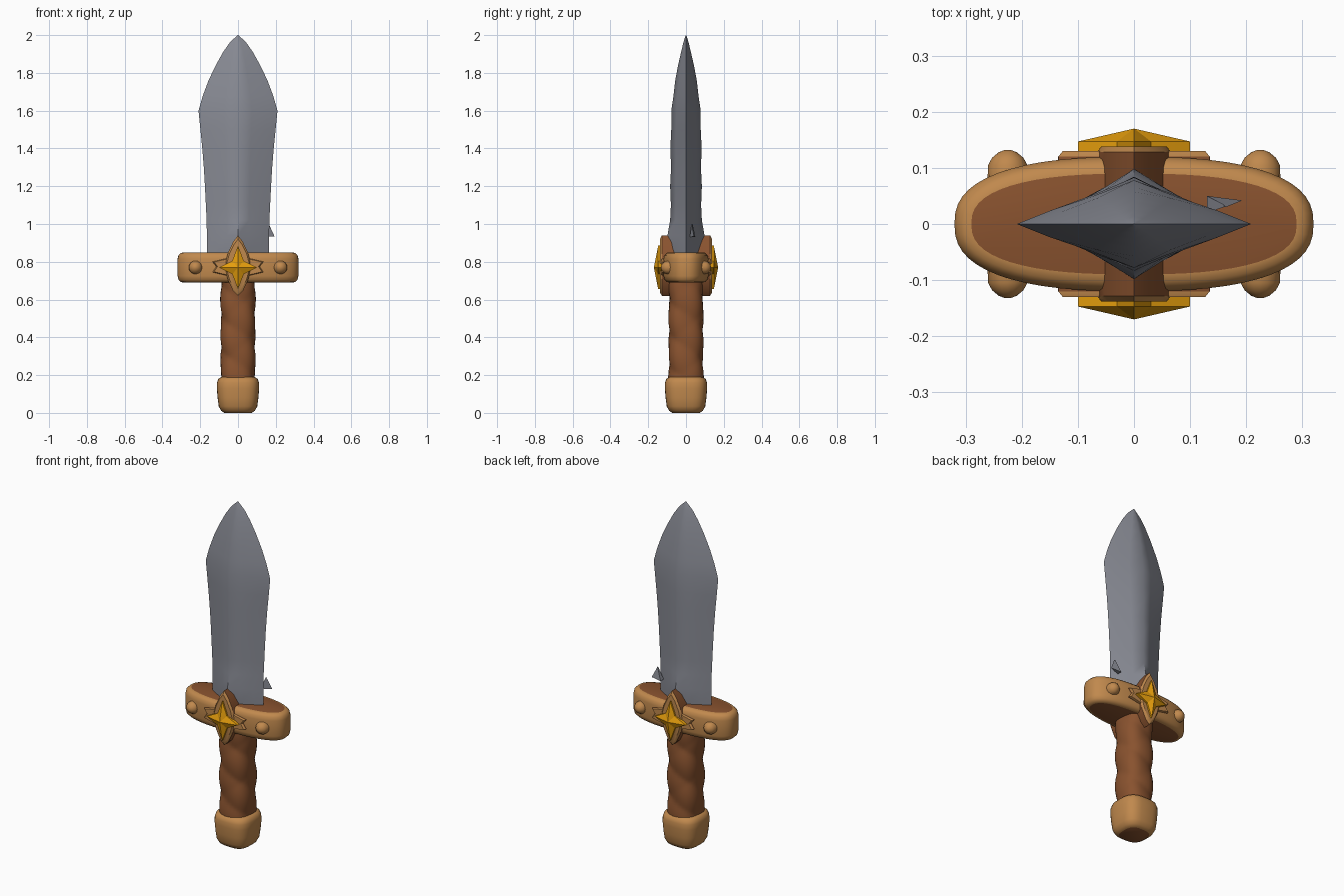
import bpy, bmesh, math
from math import sin, cos, pi

cube = bpy.data.objects.get("Cube")
if cube:
    bpy.data.objects.remove(cube, do_unlink=True)


def material(name, rgb):
    m = bpy.data.materials.new(name)
    m.use_nodes = True
    m.diffuse_color = (*rgb, 1)
    m.node_tree.nodes["Principled BSDF"].inputs["Base Color"].default_value = (*rgb, 1)
    return m


STEEL = material("steel", (0.25, 0.26, 0.30))
TAN = material("tan leather", (0.53, 0.25, 0.075))
BROWN = material("brown leather", (0.25, 0.085, 0.028))
GOLD = material("gold", (0.78, 0.34, 0.004))


def finish(name, bm, mats, rule=None, angle=40):
    """Turn a bmesh into an object; rule(face) picks the material index."""
    bmesh.ops.recalc_face_normals(bm, faces=bm.faces[:])
    bm.normal_update()
    for f in bm.faces:
        f.material_index = rule(f) if rule else 0
    me = bpy.data.meshes.new(name)
    bm.to_mesh(me)
    bm.free()
    for m in mats:
        me.materials.append(m)
    ob = bpy.data.objects.new(name, me)
    bpy.context.collection.objects.link(ob)
    bpy.ops.object.select_all(action='DESELECT')
    ob.select_set(True)
    bpy.context.view_layer.objects.active = ob
    bpy.ops.object.shade_smooth_by_angle(angle=math.radians(angle))
    return ob


def loft(rings):
    """Skin a list of equal-length point rings and cap both ends."""
    bm = bmesh.new()
    loops = [[bm.verts.new(p) for p in ring] for ring in rings]
    n = len(loops[0])
    for a, b in zip(loops, loops[1:]):
        for i in range(n):
            j = (i + 1) % n
            bm.faces.new((a[i], a[j], b[j], b[i]))
    bm.faces.new(loops[0])
    bm.faces.new(loops[-1])
    return bm


def oval(a, b, z, n=2.0, count=40):
    """Superellipse ring at height z."""
    ring = []
    for i in range(count):
        t = 2 * pi * i / count
        c, s = cos(t), sin(t)
        ring.append((math.copysign(a * abs(c) ** (2 / n), c),
                     math.copysign(b * abs(s) ** (2 / n), s), z))
    return ring


def cap_rule(low, high):
    """Second material on flat end caps only."""
    def rule(f):
        z = f.calc_center_median().z
        return 1 if abs(f.normal.z) > 0.99 and (z < low or z > high) else 0
    return rule


# Blade: lens section, widest near the top, lightly hammered faces
section = [(1, 0), (0.72, 0.30), (0.35, 0.66), (0, 1), (-0.35, 0.66), (-0.72, 0.30),
           (-1, 0), (-0.72, -0.30), (-0.35, -0.66), (0, -1), (0.35, -0.66), (0.72, -0.30)]
profile = [(0.80, 0.165, 0.085), (0.87, 0.165, 0.090), (0.94, 0.165, 0.098),
           (1.02, 0.166, 0.084), (1.10, 0.170, 0.080), (1.20, 0.175, 0.084),
           (1.30, 0.181, 0.079), (1.40, 0.189, 0.083), (1.50, 0.199, 0.078),
           (1.60, 0.209, 0.078), (1.68, 0.186, 0.066), (1.76, 0.156, 0.057),
           (1.84, 0.118, 0.042), (1.91, 0.079, 0.026), (1.96, 0.044, 0.014),
           (1.99, 0.013, 0.005), (2.00, 0.002, 0.001)]
rings = []
for z, w, d in profile:
    dent = 1 + 0.06 * sin(z * 31)
    rings.append([(w * u, d * v * (dent if abs(u) < 0.5 and u else 1), z) for u, v in section])
finish("blade", loft(rings), [STEEL], angle=50)

# Small chipped sliver at the foot of the blade
finish("blade_chip", loft([
    [(0.16, 0.03, 1.0), (0.163, 0.03, 1.0), (0.16, 0.035, 1.0)],
    [(0.13, 0.02, 0.93), (0.193, 0.042, 0.935), (0.13, 0.05, 0.93)]]), [STEEL])

# Guard: rounded tan band around a brown core
guard_profile = [(0.69, 0.030), (0.694, 0.016), (0.705, 0.005), (0.725, 0),
                 (0.815, 0), (0.835, 0.005), (0.846, 0.016), (0.85, 0.030)]
finish("guard", loft([oval(0.32 - d, 0.12 - d, z, 2.5, 56) for z, d in guard_profile]),
       [TAN, BROWN], cap_rule(0.70, 0.84))

# Grip: squarish handle with spiral leather wraps
rings = []
for k in range(45):
    z = 0.16 + 0.55 * k / 44
    ring = []
    for x, y, _ in oval(1, 1, z, 2.5, 32):
        t = math.atan2(y, x)
        r = 0.082 + 0.009 * abs(sin(t + z * 18)) + 0.004 * abs(sin(t - z * 14))
        ring.append((x * r, y * r, z))
    rings.append(ring)
finish("grip", loft(rings), [BROWN], angle=30)

# Pommel: rounded block with a dark underside
pommel_profile = [(0.0, 0.072), (0.012, 0.090), (0.035, 0.102), (0.08, 0.108),
                  (0.13, 0.112), (0.16, 0.111), (0.18, 0.104), (0.19, 0.088)]
finish("pommel", loft([oval(r, r, z, 3, 32) for z, r in pommel_profile]),
       [TAN, BROWN], cap_rule(0.01, 9))


def badge(outline, side, back, front, inset):
    """Flat plate facing out along y, with a chamfered front."""
    mid = 0.775

    def ring(y, k):
        return [(x * k, side * y, mid + (z - mid) * k) for x, z in outline]
    return loft([ring(back, 1), ring(front - 0.01, 1), ring(front, inset)])


def front_tan(f):
    return 0 if abs(f.normal.y) > 0.3 else 1


half = [(0.026, 0.905), (0.052, 0.85), (0.066, 0.80), (0.066, 0.75), (0.052, 0.70), (0.026, 0.645)]
leaf = [(0, 0.94)] + half + [(0, 0.62)] + [(-x, z) for x, z in reversed(half)]
wing = [(0.135, 0.80), (0.115, 0.775), (0.135, 0.745), (0.05, 0.725),
        (-0.05, 0.725), (-0.135, 0.745), (-0.115, 0.775), (-0.135, 0.80),
        (-0.05, 0.82), (0.05, 0.82)]

for side, label in ((-1, "front"), (1, "back")):
    # Pointed leather badge and the strap piece behind it
    finish(label + "_badge", badge(leaf, side, 0.06, 0.138, 0.88), [TAN, BROWN], front_tan)
    finish(label + "_strap", badge(wing, side, 0.09, 0.130, 0.94), [TAN, BROWN], front_tan)

    # Four-pointed gold star rising to a central peak
    bm = bmesh.new()
    peak = bm.verts.new((0, side * 0.17, 0.77))
    rim, base = [], []
    for i in range(16):
        t = pi * i / 8
        r = (1, 0.56, 0.43, 0.56)[i % 4]
        x, z = 0.1 * r * cos(t), 0.77 + 0.115 * r * sin(t)
        rim.append(bm.verts.new((x, side * 0.147, z)))
        base.append(bm.verts.new((x, side * 0.13, z)))
    for i in range(16):
        j = (i + 1) % 16
        bm.faces.new((rim[i], rim[j], peak))
        bm.faces.new((base[i], base[j], rim[j], rim[i]))
    bm.faces.new(base)
    finish(label + "_star", bm, [GOLD], angle=20)

    # Domed rivets on both arms of the guard
    for sx, hand in ((1, "left"), (-1, "right")):
        dome = [(0.08, 0.036), (0.105, 0.035), (0.118, 0.028), (0.128, 0.016), (0.132, 0.005)]
        rings = [[(sx * 0.225 + x, side * y, 0.77 + z) for x, z, _ in oval(r, r, 0, 2, 16)]
                 for y, r in dome]
        finish(f"{label}_{hand}_rivet", loft(rings), [TAN], angle=60)
